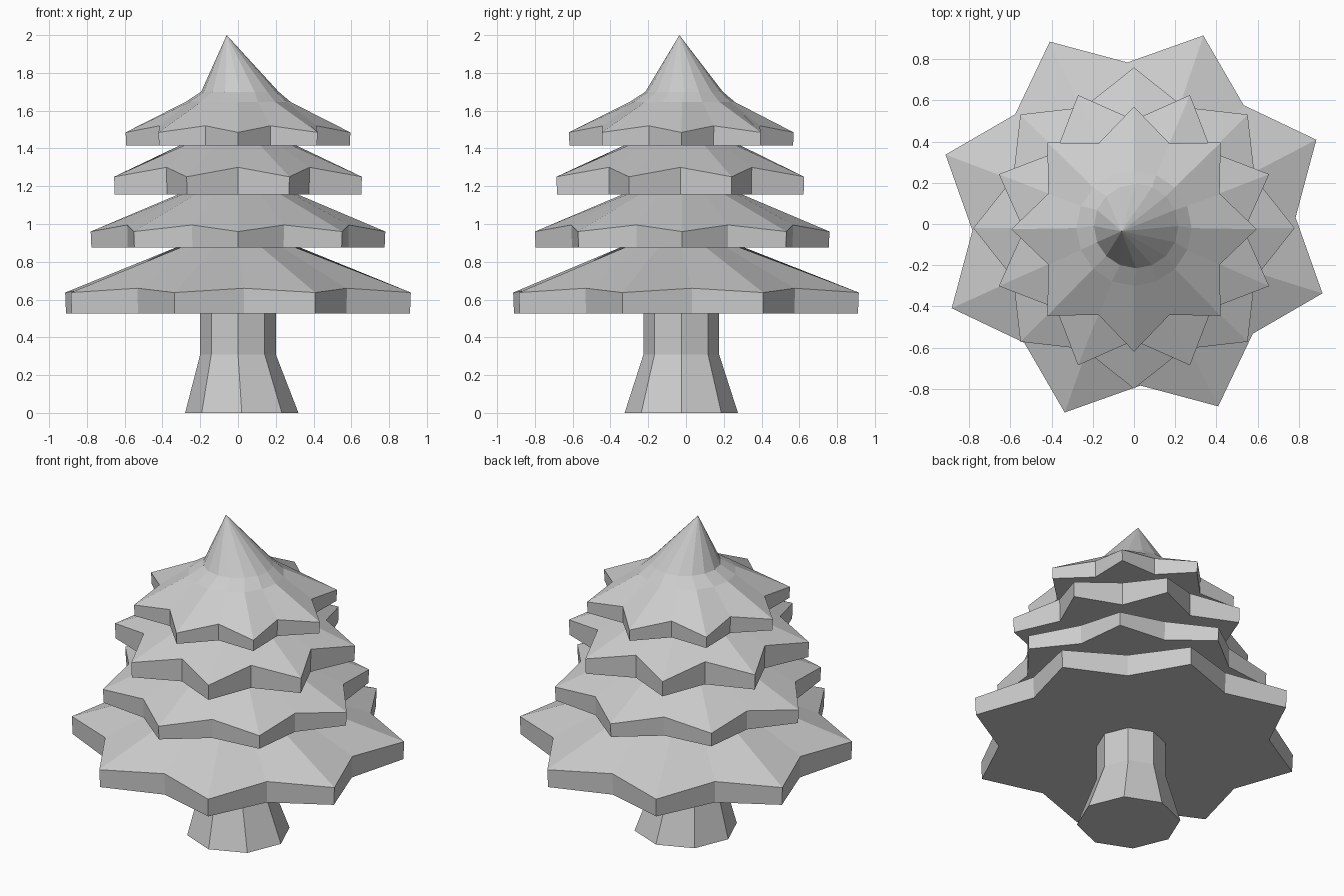
import bpy, bmesh
from math import cos, sin, radians

if "Cube" in bpy.data.objects:
    bpy.data.objects.remove(bpy.data.objects["Cube"])


def loft(name, rings, cap_start=False, tip=None):
    """Skin a list of point rings; optionally cap the first and close at a tip."""
    bm = bmesh.new()
    loops = [[bm.verts.new(p) for p in ring] for ring in rings]
    n = len(loops[0])
    for a, b in zip(loops, loops[1:]):
        for i in range(n):
            j = (i + 1) % n
            bm.faces.new((a[i], a[j], b[j], b[i]))
    if cap_start:
        bm.faces.new(loops[0][::-1])
    if tip:
        t = bm.verts.new(tip)
        for i in range(n):
            bm.faces.new((loops[-1][i], loops[-1][(i + 1) % n], t))
    bmesh.ops.recalc_face_normals(bm, faces=bm.faces[:])
    mesh = bpy.data.meshes.new(name)
    bm.to_mesh(mesh)
    bm.free()
    obj = bpy.data.objects.new(name, mesh)
    bpy.context.collection.objects.link(obj)
    return obj


def ring(n, radii, heights, cx=0, cy=0, turn=0):
    """Ring whose even and odd points alternate in radius and height."""
    pts = []
    for i in range(n):
        a = radians(360 * i / n + turn)
        r = radii[i % 2]
        pts.append((cx + r * cos(a), cy + r * sin(a), heights[i % 2]))
    return pts


# Trunk: eight sides, flared foot
loft("trunk", [
    ring(8, (0.3, 0.3), (0, 0), 0.02, -0.025),
    ring(8, (0.2, 0.2), (0.31, 0.31), 0, -0.025),
    ring(8, (0.2, 0.2), (0.53, 0.53), 0, -0.025),
], cap_start=True)

# Star tiers: even radius, odd radius, bottom z, even rim z, odd rim z, centre y, turn, neck radius
tiers = [
    (0.785, 0.975, 0.525, 0.66, 0.637, 0.0, 2.3, 0.33),
    (0.78, 0.635, 0.875, 0.96, 0.995, -0.02, 0, 0.32),
    (0.535, 0.71, 1.155, 1.30, 1.25, -0.03, 0, 0.31),
    (0.595, 0.45, 1.415, 1.485, 1.52, -0.025, 0, 0.28),
]

# Foliage: one skin running up through every tier to the leaning tip
rings = []
for k, (re, ro, z, ze, zo, cy, turn, neck) in enumerate(tiers):
    rings.append(ring(16, (re * 0.995, ro * 0.995), (z, z), 0, cy, turn))
    rings.append(ring(16, (re, ro), (ze, zo), 0, cy, turn))
    top = tiers[k + 1][2] if k < 3 else 1.645
    rings.append(ring(16, (neck, neck), (top, top), 0, -0.02))
rings.append(ring(16, (0.205, 0.205), (1.7, 1.7), 0.01, -0.01))
loft("foliage", rings, cap_start=True, tip=(-0.06, -0.035, 2.0))
